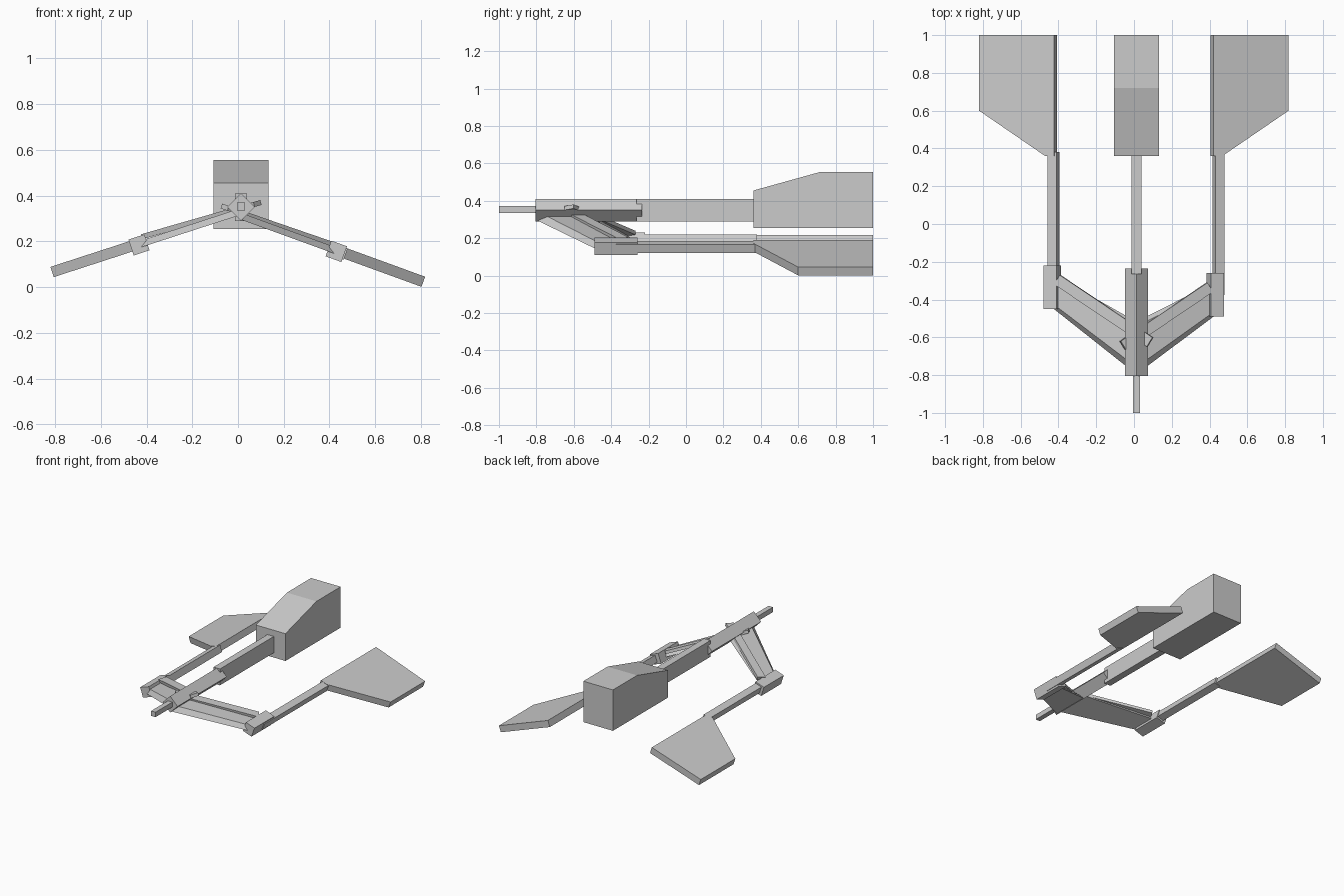
import bpy, bmesh
from math import sin, cos, radians, pi
from mathutils import Vector

if "Cube" in bpy.data.objects:
    bpy.data.objects.remove(bpy.data.objects["Cube"])

CX = 0.013  # centre line of the hull


def make(name, ring_a, ring_b):
    """Solid between two matching rings of points."""
    bm = bmesh.new()
    a = [bm.verts.new(p) for p in ring_a]
    b = [bm.verts.new(p) for p in ring_b]
    n = len(a)
    bm.faces.new(a)
    bm.faces.new(b[::-1])
    for i in range(n):
        j = (i + 1) % n
        bm.faces.new((a[j], a[i], b[i], b[j]))
    bmesh.ops.recalc_face_normals(bm, faces=bm.faces)
    me = bpy.data.meshes.new(name)
    bm.to_mesh(me)
    bm.free()
    ob = bpy.data.objects.new(name, me)
    bpy.context.collection.objects.link(ob)
    return ob


def beam(name, section, y0, y1):
    """Extrude an (x, z) section along y."""
    return make(name, [(x, y0, z) for x, z in section], [(x, y1, z) for x, z in section])


def rect(cx, cz, w, h):
    return [(cx - w/2, cz - h/2), (cx + w/2, cz - h/2), (cx + w/2, cz + h/2), (cx - w/2, cz + h/2)]


# central hull: nose probe, diamond body, boom, rear engine block
beam("nose_probe", rect(CX, 0.353, 0.036, 0.036), -1.0, -0.78)
beam("diamond_body", [(CX - 0.06, 0.35), (CX, 0.29), (CX + 0.06, 0.35), (CX, 0.41)], -0.805, -0.235)
beam("center_boom", rect(CX, 0.35, 0.052, 0.12), -0.265, 0.37)
side = [(0.36, 0.255), (1, 0.255), (1, 0.555), (0.72, 0.555), (0.36, 0.455)]
make("engine_block", [(CX - 0.12, y, z) for y, z in side], [(CX + 0.12, y, z) for y, z in side])


def drooped(name, s, angle, pz, outline, w0, w1, top=None):
    """Slab outlined in (distance outward, y), tilted down by angle on side s."""
    c, n = cos(radians(angle)), sin(radians(angle))

    def place(u, y, w):
        return (CX + s * (u * c + w * n), y, pz - u * n + w * c)
    make(name, [place(u, y, w0) for u, y in outline], [place(u, y, w1) for u, y in (top or outline)])


def box(u, w, y0, y1):
    return [(u - w/2, y0), (u + w/2, y0), (u + w/2, y1), (u - w/2, y1)]


# side, droop angle, pivot height, outward shift, y shift, spar angle and height
for side_name, s, ang, pz, du, dy, sang, sz in (
        ("right", 1, 20, 0.312, 0, 0, 19, 0.325),
        ("left", -1, 18, 0.333, 0.025, 0.04, 16, 0.345)):
    # arm plate with sloped leading edge
    low = [(0, -0.80), (0.44 + du, -0.49 + dy), (0.44 + du, -0.31 + dy), (0, -0.52)]
    top = [(0, -0.755), (0.44 + du, -0.46 + dy), (0.44 + du, -0.33 + dy), (0, -0.54)]
    drooped(side_name + "_arm", s, ang, pz, low, -0.016, 0.012, top)
    # spar on the rear of the arm, its square end pokes through the body
    a, b = Vector((-0.075, -0.645 + dy * .5)), Vector((0.41 + du, -0.335 + dy))
    d = (b - a).normalized()
    p = Vector((-d.y, d.x)) * 0.029
    drooped(side_name + "_spar", s, sang, sz,
            [tuple(a - p), tuple(b - p), tuple(b + p), tuple(a + p)], -0.011, 0.011)
    # pod, rail and fin at the arm tip
    drooped(side_name + "_pod", s, ang, pz, box(0.445 + du, 0.073, -0.49 + dy, -0.26 + dy), -0.04, 0.033)
    drooped(side_name + "_rail", s, ang, pz, box(0.463, 0.05, -0.375, 0.38), -0.027, 0.023)
    i, o = 0.425 + du, 0.848 + du * .8
    drooped(side_name + "_fin", s, ang, pz,
            [(i, 0.36), (i + 0.05, 0.36), (o, 0.6), (o, 1.0), (i, 1.0)], -0.022, 0.025)
